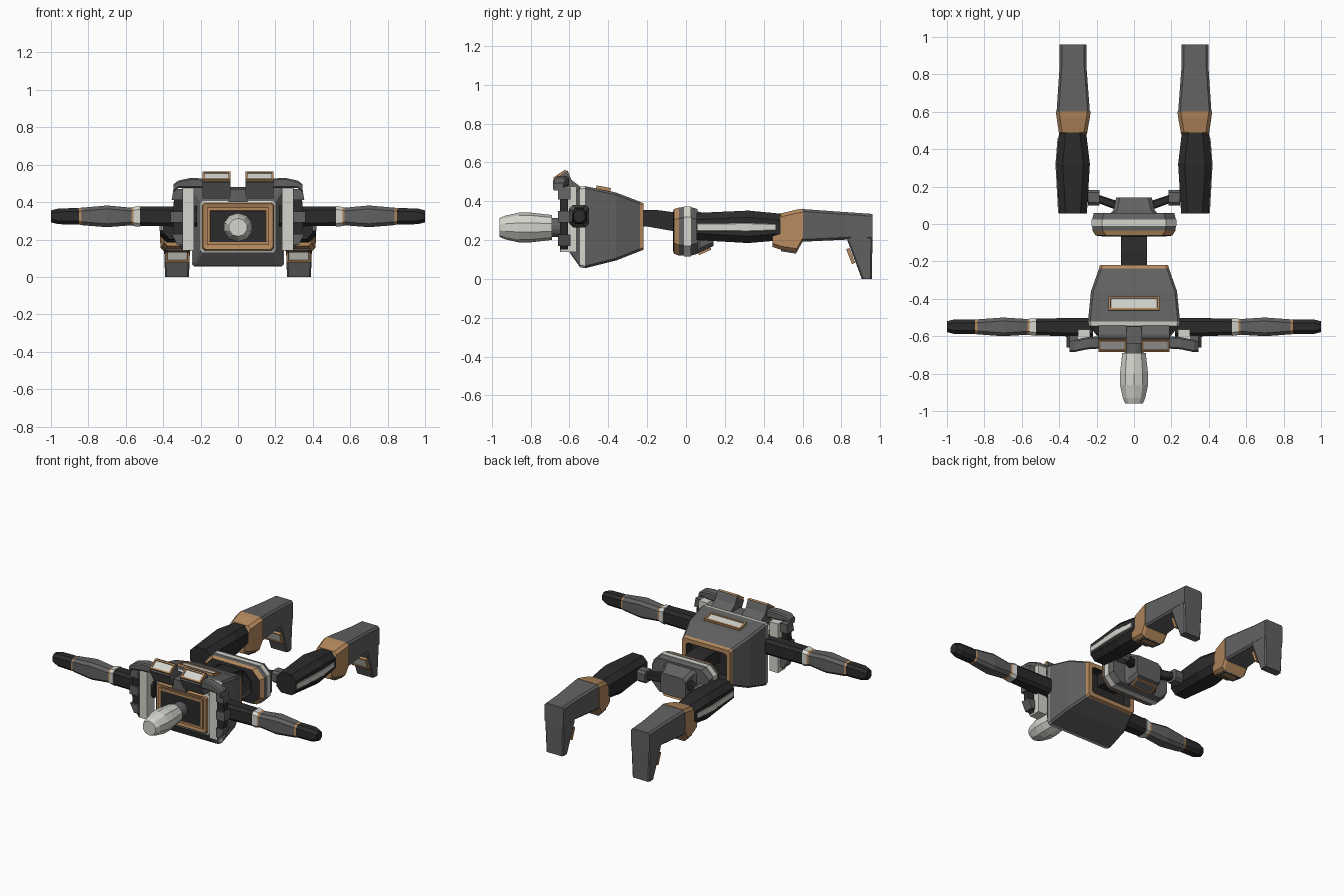
import bpy, bmesh, math
from mathutils import Matrix, Vector

if "Cube" in bpy.data.objects:
    bpy.data.objects.remove(bpy.data.objects["Cube"])


def material(name, r, g, b):
    m = bpy.data.materials.new(name)
    m.diffuse_color = (r, g, b, 1)
    m.use_nodes = True
    m.node_tree.nodes["Principled BSDF"].inputs["Base Color"].default_value = m.diffuse_color
    return m


MATS = [material("charcoal", .024, .024, .024), material("steel_grey", .12, .12, .12),
        material("pale_grey", .66, .66, .61), material("copper", .46, .25, .11)]
DARK, GREY, PALE, COPPER = range(4)


def finish(name, bm, mirror=False):
    bmesh.ops.recalc_face_normals(bm, faces=bm.faces)
    me = bpy.data.meshes.new(name)
    bm.to_mesh(me)
    bm.free()
    for m in MATS:
        me.materials.append(m)
    ob = bpy.data.objects.new(name, me)
    bpy.context.collection.objects.link(ob)
    if mirror:
        ob.modifiers.new("mirror", 'MIRROR').use_axis[0] = True
    return ob


def place(axis, t, a, b):
    return {'x': (t, a, b), 'y': (a, t, b), 'z': (a, b, t)}[axis]


def bridge(name, rings, mats, mirror):
    """Skin a list of point rings; mats holds one colour per band, ends take the nearest."""
    bm = bmesh.new()
    loops = [[bm.verts.new(p) for p in r] for r in rings]
    n = len(loops[0])
    for i in range(len(loops) - 1):
        for k in range(n):
            j = (k + 1) % n
            f = bm.faces.new((loops[i][k], loops[i][j], loops[i + 1][j], loops[i + 1][k]))
            f.material_index = mats[i]
    bm.faces.new(loops[0]).material_index = mats[0]
    bm.faces.new(loops[-1]).material_index = mats[-1]
    return finish(name, bm, mirror)


def loft(name, axis, secs, mats, c=.02, mirror=False):
    """Chamfered rectangles (t, a0, a1, b0, b1) joined along an axis."""
    if isinstance(mats, int):
        mats = [mats] * (len(secs) - 1)
    rings = []
    for t, a0, a1, b0, b1 in secs:
        pts = [(a0 + c, b0), (a1 - c, b0), (a1, b0 + c), (a1, b1 - c),
               (a1 - c, b1), (a0 + c, b1), (a0, b1 - c), (a0, b0 + c)]
        rings.append([place(axis, t, a, b) for a, b in pts])
    return bridge(name, rings, mats, mirror)


def prism(name, axis, t0, t1, pts, mat, mirror=False):
    return bridge(name, [[place(axis, t, a, b) for a, b in pts] for t in (t0, t1)], [mat], mirror)


def box(name, x, y, z, mat, mirror=False):
    return prism(name, 'x', x[0], x[1], [(y[0], z[0]), (y[1], z[0]), (y[1], z[1]), (y[0], z[1])], mat, mirror)


def framed_plate(name, loc, tilt, w, h, frame, inner, mirror=False, rim=.015):
    """Thin frame with a contrasting inset panel, tilted about x."""
    bm = bmesh.new()
    bmesh.ops.create_cube(bm, size=1)
    bmesh.ops.scale(bm, vec=(w, h, .018), verts=bm.verts)
    top = [f for f in bm.faces if f.normal.z > .9]
    for f in bm.faces:
        f.material_index = frame
    bmesh.ops.inset_region(bm, faces=top, thickness=rim, depth=0)
    bmesh.ops.inset_region(bm, faces=top, thickness=.002, depth=-.005)
    top[0].material_index = inner
    bmesh.ops.transform(bm, matrix=Matrix.Translation(Vector(loc)) @ Matrix.Rotation(tilt, 4, 'X'), verts=bm.verts)
    return finish(name, bm, mirror)


def turned(name, secs, mats, n, cz):
    rings = [[(r * math.cos(2 * math.pi * (k + .5) / n), y, cz + r * .97 * math.sin(2 * math.pi * (k + .5) / n))
              for k in range(n)] for y, r in secs]
    return bridge(name, rings, mats, False)


# head and neck
turned("head", [(-.96, .05), (-.93, .063), (-.86, .079), (-.8, .079), (-.69, .066)], [PALE] * 4, 10, .265)
turned("neck", [(-.70, .052), (-.56, .052)], [GREY], 16, .265)

# torso with copper-rimmed recesses at neck and waist
loft("torso", 'y', [
    (-.575, -.14, .14, .19, .36), (-.605, -.142, .142, .188, .362), (-.615, -.187, .187, .148, .392),
    (-.60, -.192, .192, .14, .398), (-.595, -.20, .20, .13, .405), (-.545, -.24, .24, .06, .475),
    (-.52, -.246, .246, .055, .478), (-.36, -.23, .23, .095, .445), (-.238, -.187, .187, .143, .398),
    (-.218, -.182, .182, .15, .39), (-.218, -.152, .152, .178, .362), (-.27, -.145, .145, .185, .355)],
    [DARK, COPPER, COPPER, PALE, GREY, PALE, GREY, GREY, COPPER, COPPER, DARK], c=.012)
framed_plate("neck_frame", (0, -.612, .27), math.pi / 2, .33, .2, COPPER, DARK, rim=.022)
framed_plate("back_plate", (0, -.425, .466), -.19, .27, .075, COPPER, PALE)

# raised collar blocks with light panels
prism("collar_block", 'x', .04, .19, [(-.685, .505), (-.61, .56), (-.59, .51), (-.53, .465), (-.55, .42), (-.64, .42)],
      GREY, True)
framed_plate("collar_panel", (.115, -.648, .535), .6, .15, .075, COPPER, PALE, True)
box("collar_bridge", (-.05, .05), (-.64, -.53), (.40, .47), GREY)

# shoulder guards: cap, pale bar and ribbed outer shell
loft("guard_cap", 'x', [(.17, -.665, -.60, .475, .525), (.25, -.67, -.605, .475, .53), (.32, -.685, -.62, .475, .515),
                        (.345, -.685, -.63, .455, .495)], GREY, .008, True)
box("guard_bar", (.235, .30), (-.645, -.565), (.14, .475), PALE, True)
outline = [(.345, .47), (.355, .41), (.36, .35), (.36, .29), (.355, .23), (.325, .17), (.305, .14)]
for i, ((xa, za), (xb, zb)) in enumerate(zip(outline, outline[1:])):
    s = .012 * (i % 2)
    prism("guard_rib_%d" % i, 'y', -.66 + s, -.595 - s, [(.295, za), (xa - s, za), (xb - s, zb), (.295, zb)],
          GREY if i % 2 == 0 else DARK, True)

# arms: upper arm, cuffs, forearm and hand
loft("arm", 'x', [
    (.22, -.605, -.502, .27, .378), (.525, -.595, -.505, .272, .376), (.525, -.598, -.502, .268, .38),
    (.558, -.594, -.506, .272, .374), (.57, -.592, -.508, .276, .37), (.70, -.60, -.50, .266, .382),
    (.838, -.59, -.51, .277, .37), (.85, -.588, -.512, .28, .367), (.87, -.588, -.51, .28, .368),
    (.96, -.588, -.51, .282, .366), (1.0, -.578, -.52, .292, .356)],
    [DARK, PALE, PALE, COPPER, GREY, GREY, COPPER, DARK, DARK, DARK], c=.018, mirror=True)

# waist
prism("waist", 'x', -.07, .07, [(-.28, .27), (-.2, .27), (0, .235), (0, .335), (-.15, .355), (-.28, .355)], DARK)

# belt and pelvis
loft("belt", 'y', [
    (-.05, -.13, .13, .17, .32), (-.068, -.15, .15, .15, .34), (-.062, -.205, .205, .13, .36),
    (-.035, -.222, .222, .12, .368), (-.01, -.224, .224, .12, .37), (-.01, -.227, .227, .116, .374),
    (.025, -.227, .227, .116, .374), (.025, -.224, .224, .12, .37), (.06, -.215, .215, .13, .36)],
    [DARK, DARK, COPPER, GREY, PALE, PALE, PALE, GREY], c=.055)
loft("pelvis", 'y', [(.04, -.14, .14, .125, .35), (.075, -.11, .11, .14, .345), (.142, -.095, .095, .17, .31)], GREY, .02)
framed_plate("pelvis_plate", (0, .095, .145), math.pi + .42, .16, .07, COPPER, GREY)

# hip links
loft("hip_link", 'x', [(.08, .07, .12, .23, .29), (.2, .115, .16, .235, .285), (.3, .12, .165, .235, .285)], DARK, .008, True)
loft("hip_pivot", 'x', [(.185, .1, .183, .22, .3), (.245, .1, .183, .22, .3)], GREY, .015, True)

# legs: thigh, stripe, knee, shin and foot
loft("thigh", 'y', [(.055, .252, .4, .2, .34), (.32, .236, .416, .185, .352), (.5, .257, .4, .2, .335)], DARK, .035, True)
loft("thigh_stripe", 'y', [(.06, .38, .406, .247, .285), (.32, .39, .42, .245, .288), (.46, .38, .409, .25, .283)],
     PALE, .003, True)
loft("knee", 'y', [(.445, .262, .394, .165, .25), (.49, .25, .402, .15, .338), (.57, .236, .414, .138, .357),
                   (.602, .232, .418, .195, .362)], COPPER, .018, True)
framed_plate("knee_plate", (.325, .53, .145), math.pi - .15, .125, .08, GREY, COPPER, True)
loft("shin", 'y', [(.6, .236, .414, .192, .36), (.84, .254, .398, .203, .343), (.96, .255, .397, .2, .335)],
     GREY, .012, True)
loft("foot", 'z', [(0, .262, .39, .905, .957), (.2, .255, .397, .83, .96), (.25, .256, .396, .84, .96)],
     GREY, .008, True)
framed_plate("foot_plate", (.325, .848, .118), 1.94, .13, .082, COPPER, PALE, True)
